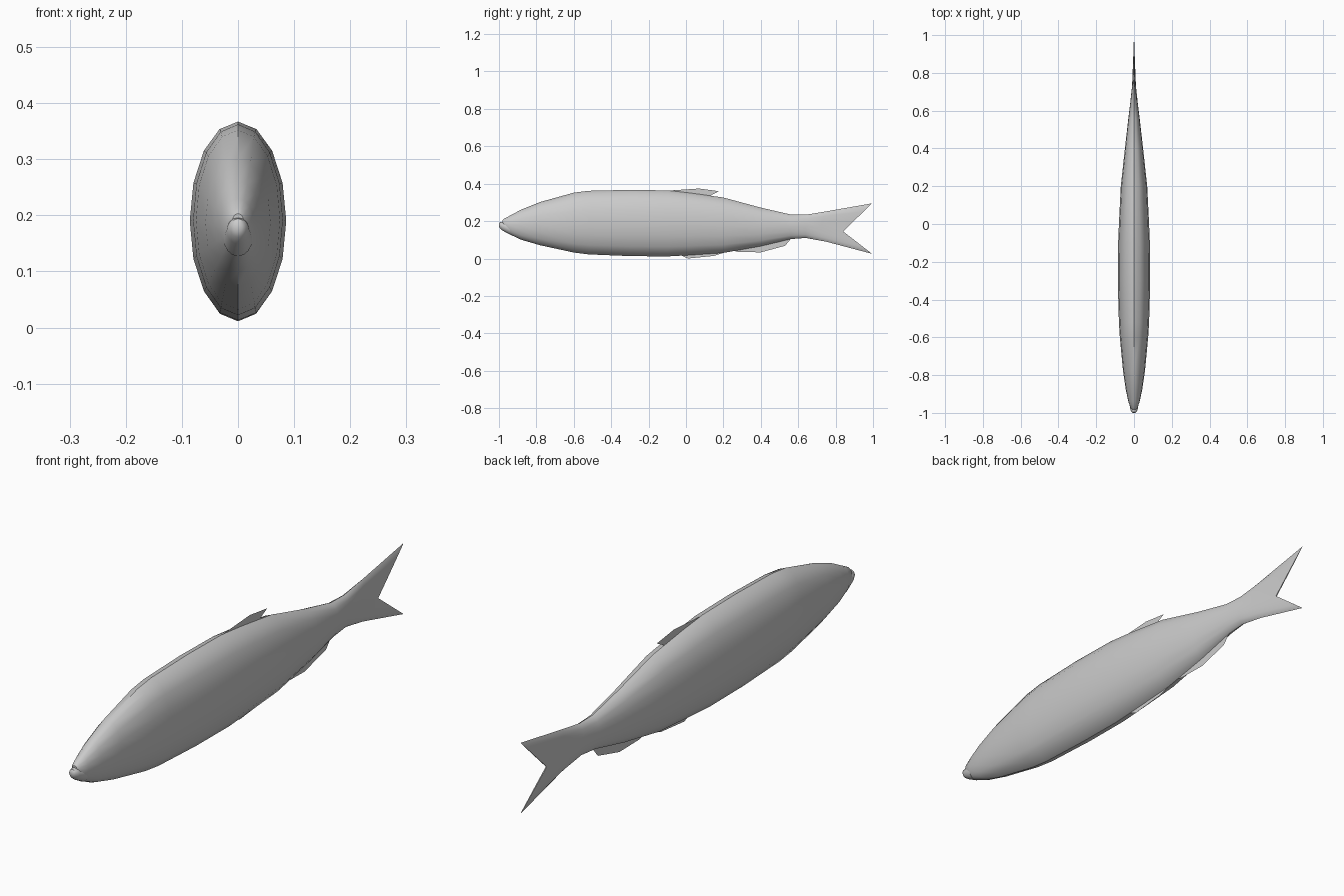
import bpy, bmesh, math

grey = bpy.data.materials.new("silver_grey")
grey.diffuse_color = (0.6, 0.6, 0.6, 1)
SIDES = 16


def make_object(name, bm):
    bmesh.ops.recalc_face_normals(bm, faces=bm.faces)
    mesh = bpy.data.meshes.new(name)
    bm.to_mesh(mesh)
    bm.free()
    mesh.materials.append(grey)
    obj = bpy.data.objects.new(name, mesh)
    bpy.context.collection.objects.link(obj)
    return obj


def loft(name, rings):
    """Skin oval rings: (y, bottom, centre, top, half width, fork sweep)."""
    bm = bmesh.new()
    loops = []
    for y, low, mid, top, width, fork in rings:
        loop = []
        for i in range(SIDES):
            a = 2 * math.pi * i / SIDES
            c = math.cos(a)
            z = mid + c * (top - mid if c > 0 else mid - low)
            loop.append(bm.verts.new((width * math.sin(a), y + fork * abs(c), z)))
        loops.append(loop)
    for a, b in zip(loops, loops[1:]):
        for i in range(SIDES):
            j = (i + 1) % SIDES
            bm.faces.new((a[i], a[j], b[j], b[i]))
    # Close the front as a fan, the rear as mirrored strips
    bm.faces.new(loops[0])
    last = loops[-1]
    half = SIDES // 2
    for i in range(half):
        quad = [last[i], last[i + 1], last[-i - 1], last[-i] if i else last[0]]
        bm.faces.new(list(dict.fromkeys(quad)))
    obj = make_object(name, bm)
    bpy.context.view_layer.objects.active = obj
    obj.select_set(True)
    bpy.ops.object.shade_smooth_by_angle(angle=math.radians(40))
    obj.select_set(False)


def fin(name, outline):
    """Thin upright fin on the centre plane, outline in (y, z)."""
    bm = bmesh.new()
    bm.faces.new([bm.verts.new((0, y, z)) for y, z in outline])
    make_object(name, bm)


# Body flowing into the forked tail
loft("body_and_tail", [
    (-0.982, 0.175, 0.190, 0.203, 0.010, 0),
    (-0.972, 0.150, 0.185, 0.213, 0.019, 0),
    (-0.94, 0.128, 0.180, 0.230, 0.030, 0),
    (-0.88, 0.100, 0.182, 0.262, 0.043, 0),
    (-0.78, 0.071, 0.187, 0.302, 0.058, 0),
    (-0.60, 0.032, 0.192, 0.352, 0.075, 0),
    (-0.52, 0.022, 0.192, 0.362, 0.080, 0),
    (-0.30, 0.013, 0.190, 0.367, 0.086, 0),
    (-0.10, 0.011, 0.188, 0.364, 0.084, 0),
    (0.02, 0.018, 0.185, 0.351, 0.079, 0),
    (0.20, 0.030, 0.178, 0.326, 0.070, 0),
    (0.40, 0.066, 0.169, 0.272, 0.048, 0),
    (0.56, 0.104, 0.170, 0.235, 0.030, 0),
    (0.64, 0.110, 0.172, 0.234, 0.020, 0),
    (0.72, 0.090, 0.165, 0.252, 0.011, 0.03),
    (0.84, 0.025, 0.145, 0.295, 0.002, 0.155),
])

# Protruding lower jaw, leaving a mouth notch above it
loft("lower_jaw", [
    (-1.0, 0.171, 0.179, 0.187, 0.007, 0),
    (-0.995, 0.161, 0.178, 0.194, 0.014, 0),
    (-0.98, 0.149, 0.173, 0.196, 0.020, 0),
    (-0.94, 0.127, 0.160, 0.190, 0.026, 0),
])

# Fins
fin("dorsal_fin", [(-0.09, 0.355), (-0.08, 0.364), (0.07, 0.374),
                   (0.175, 0.360), (0.135, 0.338), (0.13, 0.325)])
fin("pelvic_fin", [(-0.04, 0.025), (-0.02, 0.014), (0.01, 0.000),
                   (0.15, 0.014), (0.20, 0.030), (0.18, 0.045)])
fin("anal_fin", [(0.24, 0.045), (0.28, 0.035), (0.40, 0.033), (0.53, 0.068),
                 (0.56, 0.104), (0.52, 0.105), (0.40, 0.080)])
